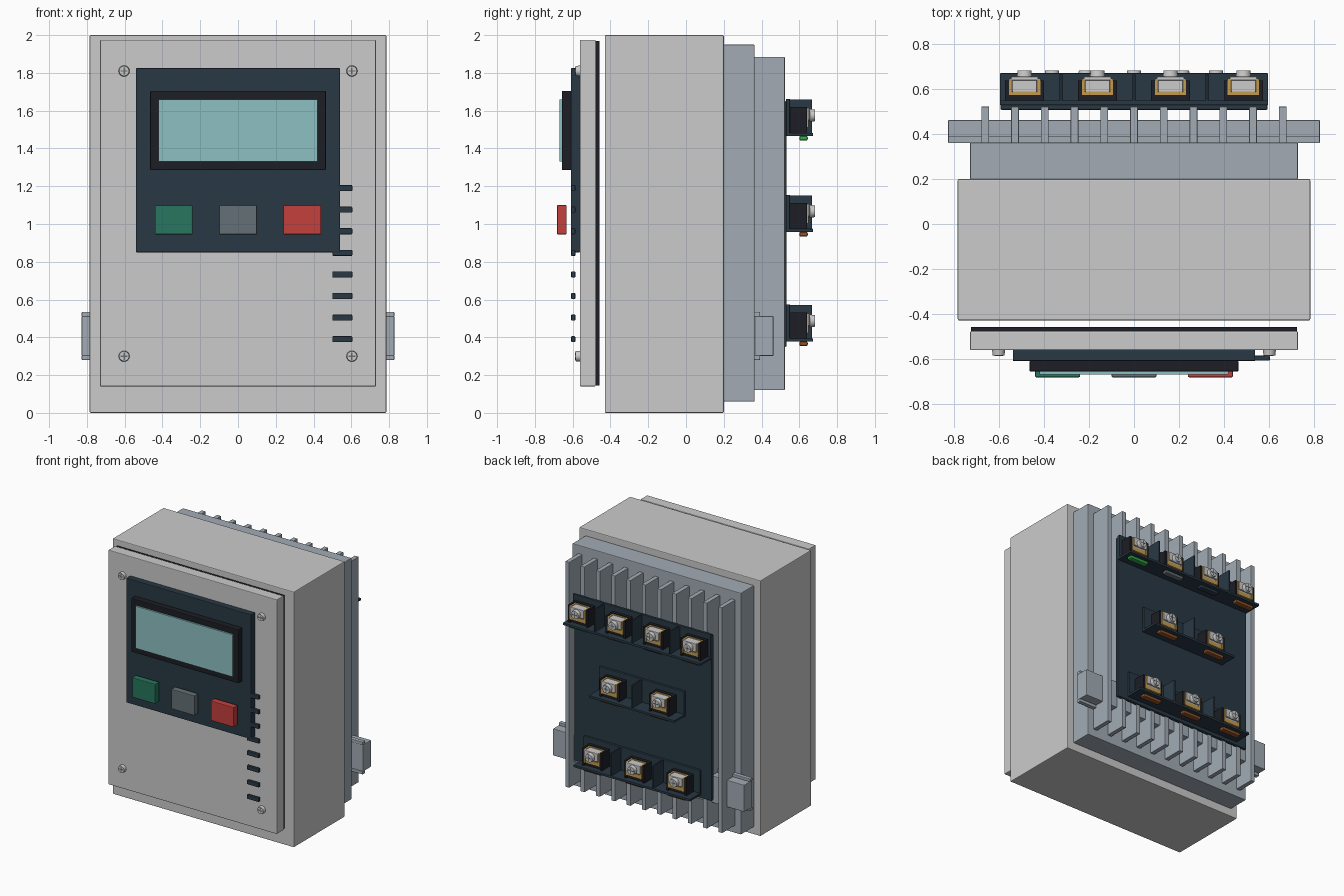
import bpy, bmesh, math
from mathutils import Matrix

if "Cube" in bpy.data.objects:
    bpy.data.objects.remove(bpy.data.objects["Cube"])

def mat(name, r, g, b):
    m = bpy.data.materials.new(name)
    m.diffuse_color = (r, g, b, 1)
    m.use_nodes = True
    m.node_tree.nodes["Principled BSDF"].inputs["Base Color"].default_value = m.diffuse_color
    return m

SHELL = mat("warm_grey", 0.58, 0.58, 0.55)
ALLOY = mat("alloy", 0.36, 0.41, 0.46)
DARK = mat("dark_blue", 0.022, 0.04, 0.058)
BLACK = mat("black", 0.012, 0.013, 0.018)
GLASS = mat("screen_glass", 0.27, 0.53, 0.55)
GREEN = mat("green", 0.02, 0.18, 0.11)
RED = mat("red", 0.55, 0.05, 0.045)
MID = mat("button_grey", 0.13, 0.16, 0.18)
STEEL = mat("steel", 0.55, 0.56, 0.55)
BRASS = mat("brass", 0.55, 0.33, 0.08)
COPPER = mat("copper_brown", 0.28, 0.08, 0.02)
LIME = mat("earth_green", 0.03, 0.4, 0.06)

def finish(name, bm, material, bevel=0.0, segments=2):
    me = bpy.data.meshes.new(name)
    bmesh.ops.recalc_face_normals(bm, faces=bm.faces)
    bm.to_mesh(me)
    bm.free()
    ob = bpy.data.objects.new(name, me)
    bpy.context.collection.objects.link(ob)
    me.materials.append(material)
    if bevel:
        mod = ob.modifiers.new("soft_edges", 'BEVEL')
        mod.width, mod.segments = bevel, segments
    return ob

def add_box(bm, x0, x1, y0, y1, z0, z1):
    m = (Matrix.Translation(((x0 + x1) / 2, (y0 + y1) / 2, (z0 + z1) / 2))
         @ Matrix.Diagonal((x1 - x0, y1 - y0, z1 - z0, 1)))
    bmesh.ops.create_cube(bm, size=1, matrix=m)

def boxes(name, material, *dims, bevel=0.0):
    bm = bmesh.new()
    for d in dims:
        add_box(bm, *d)
    return finish(name, bm, material, bevel)

def screw(name, x, z, y, out, r, h):
    """Cross-slotted round head; 'out' is the y direction it faces."""
    bm = bmesh.new()
    bmesh.ops.create_cone(bm, cap_ends=True, segments=24, radius1=r, radius2=r * 0.9, depth=h,
                          matrix=Matrix.Translation((x, y + out * h / 2, z))
                          @ Matrix.Rotation(-out * math.pi / 2, 4, 'X'))
    head = finish(name, bm, STEEL)
    for f in head.data.polygons:
        f.use_smooth = len(f.vertices) == 4
    top = y + out * h
    lo, hi = sorted((top - out * 0.003, top + out * 0.001))
    boxes(name + "_slot", MID, (x - r * .65, x + r * .65, lo, hi, z - r * .12, z + r * .12),
          (x - r * .12, x + r * .12, lo, hi, z - r * .65, z + r * .65))

# Enclosure, lid and gasket
boxes("enclosure_body", SHELL, (-0.785, 0.785, -0.43, 0.20, 0, 2), bevel=0.006)
boxes("front_cover", SHELL, (-0.73, 0.73, -0.562, -0.478, 0.14, 1.975), bevel=0.005)
boxes("cover_gasket", BLACK, (-0.725, 0.725, -0.478, -0.458, 0.145, 1.97))

# Control panel with display
boxes("control_panel", DARK, (-0.54, 0.54, -0.61, -0.56, 0.85, 1.825), bevel=0.004)
boxes("display_bezel", BLACK, (-0.465, 0.465, -0.657, -0.608, 1.285, 1.705), bevel=0.005)
boxes("display_screen", GLASS, (-0.42, 0.42, -0.67, -0.655, 1.33, 1.66))

# Push buttons
for name, x, m in (("start_button", -0.34, GREEN), ("menu_button", 0, MID), ("stop_button", 0.34, RED)):
    boxes(name, m, (x - 0.1, x + 0.1, -0.683, -0.632, 0.945, 1.1), bevel=0.005)

# Vent slats
for i in range(8):
    z = 0.39 + i * 0.1143
    boxes(f"vent_slat_{i}", DARK, (0.50, 0.605, -0.608, -0.586, z - 0.016, z + 0.016), bevel=0.004)

# Cover screws
for i, (x, z) in enumerate((x, z) for x in (-0.603, 0.603) for z in (0.3, 1.81)):
    screw(f"cover_screw_{i}", x, z, -0.562, -1, 0.029, 0.024)

# Heat sink base, fins and mounting rail
boxes("heat_sink_base", ALLOY, (-0.73, 0.73, 0.20, 0.363, 0.06, 1.95), bevel=0.005)
for i in range(11):
    x = (i - 5) * 0.1325
    boxes(f"heat_sink_fin_{i}", ALLOY, (x - 0.0175, x + 0.0175, 0.36, 0.523, 0.12, 1.885), bevel=0.003)
boxes("mounting_rail", ALLOY, (-0.828, 0.828, 0.363, 0.463, 0.302, 0.512), bevel=0.004)
boxes("rail_lips", ALLOY, (-0.828, 0.828, 0.36, 0.393, 0.28, 0.304),
      (-0.828, 0.828, 0.36, 0.393, 0.51, 0.534), bevel=0.004)

# Rear terminal board
boxes("terminal_board", DARK, (-0.595, 0.595, 0.508, 0.533, 0.35, 1.65), bevel=0.006)

def terminal(tag, x, z, wire):
    # moulded pocket: floor block and cheeks
    boxes(f"{tag}_pocket", BLACK,
          (x - 0.086, x - 0.07, 0.545, 0.64, z + 0.015, z + 0.155),
          (x + 0.07, x + 0.086, 0.545, 0.64, z + 0.015, z + 0.155),
          (x - 0.07, x + 0.07, 0.545, 0.575, z + 0.015, z + 0.155),
          (x - 0.07, x + 0.07, 0.575, 0.625, z + 0.015, z + 0.045))
    # clamp cage and pressure plate
    boxes(f"{tag}_cage", BRASS,
          (x - 0.07, x - 0.055, 0.575, 0.648, z + 0.045, z + 0.15),
          (x + 0.055, x + 0.07, 0.575, 0.648, z + 0.045, z + 0.15),
          (x - 0.055, x + 0.055, 0.575, 0.588, z + 0.045, z + 0.15),
          (x - 0.055, x + 0.055, 0.63, 0.645, z + 0.045, z + 0.075))
    boxes(f"{tag}_clamp_plate", STEEL, (x - 0.055, x + 0.055, 0.588, 0.642, z + 0.075, z + 0.148),
          (x - 0.06, x + 0.06, 0.64, 0.656, z + 0.085, z + 0.15), bevel=0.003)
    screw(f"{tag}_screw", x, z + 0.11, 0.655, 1, 0.034, 0.028)
    # coloured wire marker under the ledge
    boxes(f"{tag}_marker", wire, (x - 0.08, x + 0.08, 0.6, 0.645, z - 0.024, z + 0.002), bevel=0.01)

def terminal_row(tag, z, pitch, half, wires):
    n = len(wires)
    parts = [(-half, half, 0.53, 0.55, z, z + 0.197),
             (-half, half, 0.53, 0.672, z, z + 0.018)]
    parts += [((i - n / 2) * pitch - 0.006, (i - n / 2) * pitch + 0.006, 0.54, 0.668, z + 0.01, z + 0.195)
              for i in range(1, n)]
    boxes(f"{tag}_housing", DARK, *parts, bevel=0.003)
    for i, w in enumerate(wires):
        terminal(f"{tag}_terminal_{i}", (i - (n - 1) / 2) * pitch, z, w)

# Terminal rows: four, two and three ways
terminal_row("upper_row", 1.465, 0.325, 0.597, (COPPER, DARK, MID, LIME))
terminal_row("middle_row", 0.957, 0.43, 0.37, (COPPER,) * 2)
terminal_row("lower_row", 0.377, 0.365, 0.505, (COPPER,) * 3)
